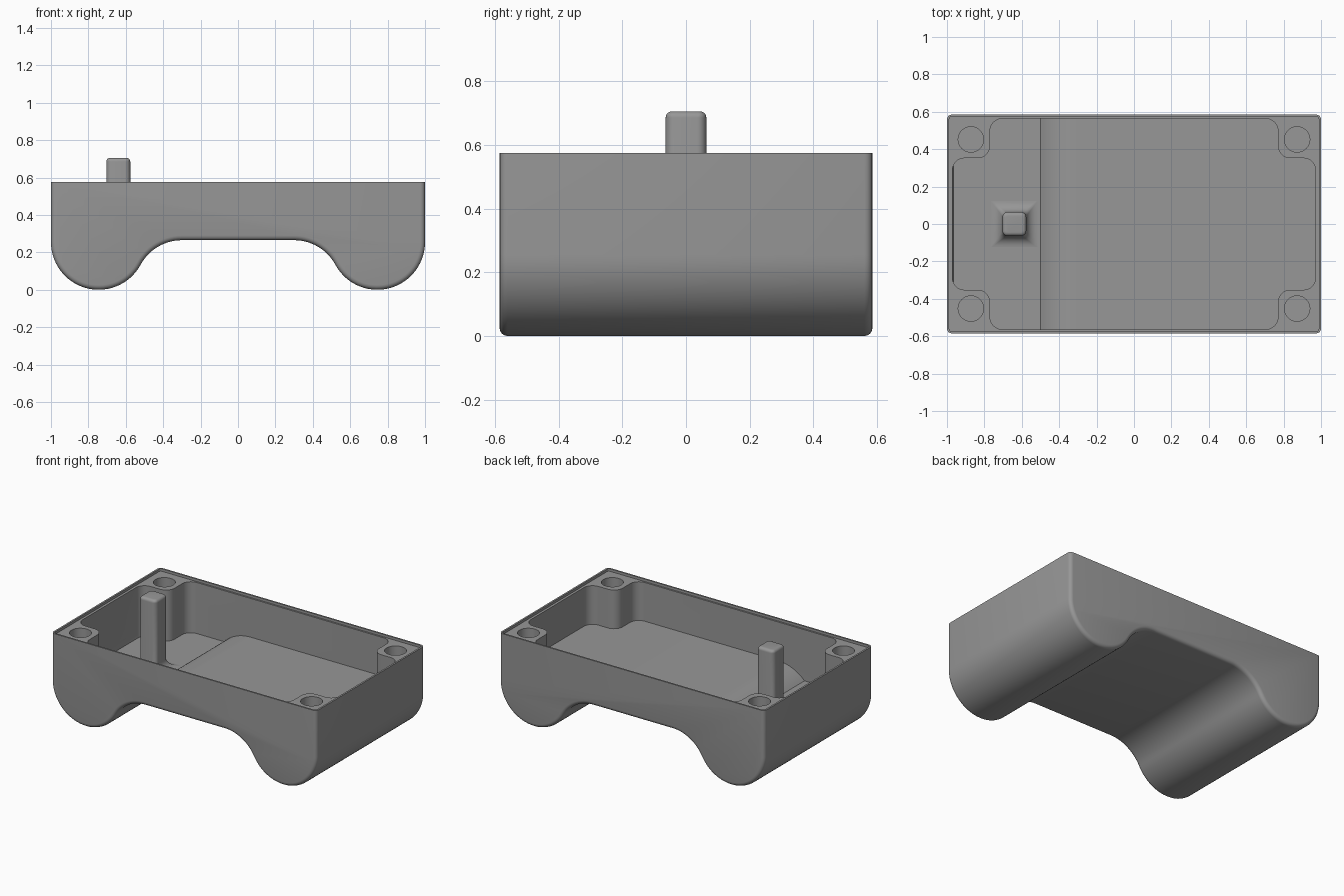
import bpy, bmesh, math
from mathutils import Vector

if "Cube" in bpy.data.objects:
    bpy.data.objects.remove(bpy.data.objects["Cube"])

TOP, HALF_Y, FLOOR, LOW_FLOOR = 0.575, 0.585, 0.294, 0.21

grey = bpy.data.materials.new("mid_grey")
grey.diffuse_color = (0.31, 0.31, 0.31, 1)
grey.use_nodes = True
grey.node_tree.nodes["Principled BSDF"].inputs["Base Color"].default_value = grey.diffuse_color


def arc(cx, cz, r, a0, a1, n):
    """Points on an arc, angles in degrees."""
    return [(cx + r * math.cos(math.radians(a0 + (a1 - a0) * i / n)),
             cz + r * math.sin(math.radians(a0 + (a1 - a0) * i / n))) for i in range(n + 1)]


def rounded(corners, r, n=8):
    """Round every right-angled corner of a polygon."""
    out = []
    for i, c in enumerate(corners):
        p = Vector(c)
        d1 = (Vector(corners[i - 1]) - p).normalized()
        d2 = (Vector(corners[(i + 1) % len(corners)]) - p).normalized()
        mid = p + r * (d1 + d2)
        for k in range(n + 1):
            t = math.pi / 2 * k / n
            out.append(tuple(mid - r * (d2 * math.cos(t) + d1 * math.sin(t))))
    return out


def loft(name, rings, bevel=None):
    """Skin a stack of equal-length rings and cap both ends."""
    bm = bmesh.new()
    loops = [[bm.verts.new(p) for p in ring] for ring in rings]
    n = len(loops[0])
    for a, b in zip(loops, loops[1:]):
        for i in range(n):
            bm.faces.new((a[i], a[(i + 1) % n], b[(i + 1) % n], b[i]))
    bm.faces.new(loops[0])
    bm.faces.new(loops[-1])
    bmesh.ops.recalc_face_normals(bm, faces=bm.faces)
    if bevel:
        width, rule = bevel
        bmesh.ops.bevel(bm, geom=[e for e in bm.edges if rule(e)], offset=width,
                        segments=4, profile=0.5, affect='EDGES', clamp_overlap=False)
        bmesh.ops.recalc_face_normals(bm, faces=bm.faces)
    me = bpy.data.meshes.new(name)
    bm.to_mesh(me)
    bm.free()
    me.materials.append(grey)
    ob = bpy.data.objects.new(name, me)
    bpy.context.collection.objects.link(ob)
    return ob


def prism_z(name, pts, z0, z1):
    return loft(name, [[(x, y, z) for x, y in pts] for z in (z0, z1)])


def prism_y(name, pts, half, bevel=None):
    return loft(name, [[(x, y, z) for x, z in pts] for y in (-half, half)], bevel)


def boolean(ob, cutter, operation):
    m = ob.modifiers.new("cut", 'BOOLEAN')
    m.operation, m.object, m.solver = operation, cutter, 'EXACT'
    bpy.context.view_layer.objects.active = ob
    bpy.ops.object.modifier_apply(modifier=m.name)
    bpy.data.objects.remove(cutter, do_unlink=True)


def smooth(ob):
    bpy.ops.object.select_all(action='DESELECT')
    ob.select_set(True)
    bpy.context.view_layer.objects.active = ob
    bpy.ops.object.shade_smooth_by_angle(angle=math.radians(30))


# Outer shell: two round lobes joined by an arch, with softened end edges
half = [(1, TOP)] + arc(0.745, 0.255, 0.255, 0, -151.6, 30) + arc(0.30, 0.014, 0.251, 28.4, 90, 14)[1:]
profile = half + [(-x, z) for x, z in reversed(half)]


def end_edge(e):
    a, b = (v.co for v in e.verts)
    return abs(a.y - b.y) < 1e-4 and min(a.z, b.z) < TOP - 1e-3


body = prism_y("case_body", profile, HALF_Y, (0.025, end_edge))

# Cavity: rounded outline leaving four corner posts, with a stepped floor
X, Y, BX, BY = 0.971, 0.563, 0.77, 0.352
outline = [(X, -BY), (X, BY), (BX, BY), (BX, Y), (-BX, Y), (-BX, BY),
           (-X, BY), (-X, -BY), (-BX, -BY), (-BX, -Y), (BX, -Y), (BX, -BY)]
cavity = prism_z("cavity_cutter", rounded(outline, 0.065), 0.1, 0.8)
floor = ([(-1.1, 0.9), (-1.1, 0.27), (-0.971, 0.255), (-0.966, LOW_FLOOR), (-0.5, LOW_FLOOR)]
         + arc(-0.30, 0.014, 0.28, 135.6, 90, 12)[1:] + [(1.1, FLOOR), (1.1, 0.9)])
boolean(cavity, prism_y("floor_cutter", floor, 0.7), 'INTERSECT')
boolean(body, cavity, 'DIFFERENCE')

# Shallow lid recess inside the rim
lip = [(0.988, -0.574), (0.988, 0.574), (-0.988, 0.574), (-0.988, -0.574)]
boolean(body, prism_z("lip_cutter", rounded(lip, 0.014, 4), 0.558, 0.85), 'DIFFERENCE')

# Round holes in the corner posts
for sx in (-1, 1):
    for sy in (-1, 1):
        ring = arc(0.872 * sx, 0.452 * sy, 0.068, 0, 360, 40)[:-1]
        boolean(body, prism_z("hole_cutter", ring, 0.31, 0.9), 'DIFFERENCE')
smooth(body)


# Upright pin: rounded square post with a flared foot and softened top
def square(h, r, z):
    pts = rounded([(h, -h), (h, h), (-h, h), (-h, -h)], r, 5)
    return [(x - 0.64, y, z) for x, y in pts]


H, R, T, PIN_TOP = 0.064, 0.06, 0.02, 0.705
rings = []
for k in range(9):
    a = math.pi / 2 * (1 - k / 8)
    rings.append(square(H + R - R * math.cos(a), 0.004 + 0.024 * k / 8, LOW_FLOOR + R - R * math.sin(a)))
for k in range(6):
    a = math.pi / 2 * k / 5
    rings.append(square(H - T + T * math.cos(a), 0.028 - 0.016 * k / 5, PIN_TOP - T + T * math.sin(a)))
smooth(loft("upright_pin", rings))
